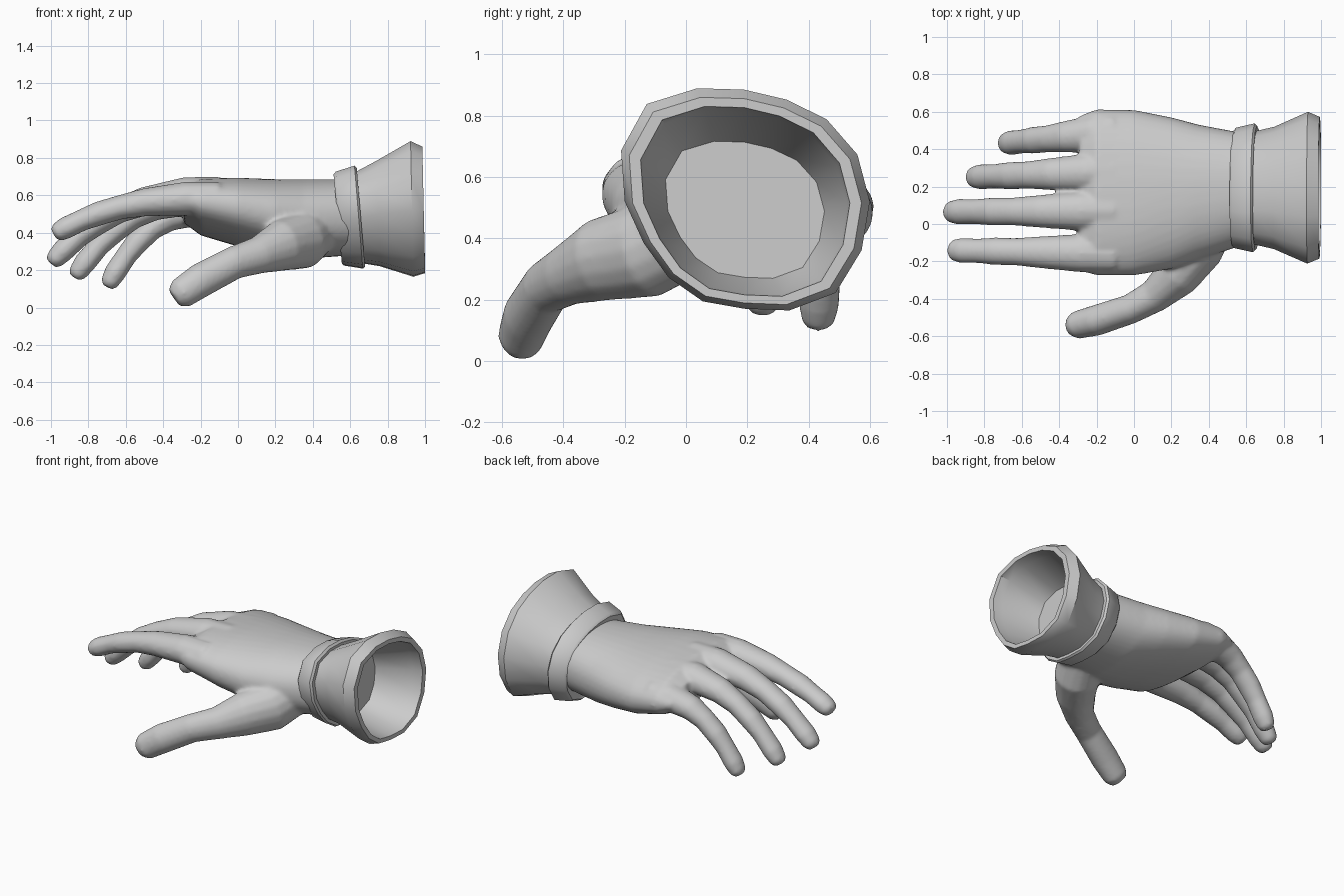
import bpy, bmesh
from math import sin, cos, pi, radians
from mathutils import Vector

if "Cube" in bpy.data.objects:
    bpy.data.objects.remove(bpy.data.objects["Cube"])


def skin(name, rings):
    """Bridge equal-sized rings of points and cap both ends."""
    bm = bmesh.new()
    loops = [[bm.verts.new(p) for p in ring] for ring in rings]
    n = len(loops[0])
    for a, b in zip(loops, loops[1:]):
        for i in range(n):
            j = (i + 1) % n
            bm.faces.new((a[i], a[j], b[j], b[i]))
    bm.faces.new(loops[0][::-1])
    bm.faces.new(loops[-1])
    bmesh.ops.recalc_face_normals(bm, faces=bm.faces)
    me = bpy.data.meshes.new(name)
    bm.to_mesh(me)
    bm.free()
    ob = bpy.data.objects.new(name, me)
    bpy.context.collection.objects.link(ob)
    return ob


def tube(name, pts, radii, tall, n=16):
    """Oval tube following pts; tall = height / width of its section."""
    pts = [Vector(p) for p in pts]
    rings = []
    for i, (c, r) in enumerate(zip(pts, radii)):
        t = (pts[min(i + 1, len(pts) - 1)] - pts[max(i - 1, 0)]).normalized()
        side = Vector((0, 0, 1)).cross(t).normalized()
        up = t.cross(side)
        rings.append([c + r * (side * cos(a) + up * tall * sin(a))
                      for a in (2 * pi * k / n for k in range(n))])
    return skin(name, rings)


def spow(v, e):
    return abs(v) ** e * (1 if v >= 0 else -1)


def palm_ring(x, y0, y1, z0, z1, n=40):
    """Slightly squarish oval, raised on the index side towards the knuckles."""
    lean = 0.03 * max(0, min(1, (0.4 - x) / 0.4))
    ring = []
    for k in range(n):
        u, v = spow(cos(2 * pi * k / n), 0.9), spow(sin(2 * pi * k / n), 0.9)
        ring.append((x, (y0 + y1 + (y1 - y0) * u) / 2,
                     (z0 + z1 + (z1 - z0) * v) / 2 - lean * u))
    return ring


# Palm and back of the hand
hand = skin("hand", [palm_ring(*r) for r in [
    (0.62, -0.10, 0.48, 0.28, 0.685),
    (0.35, -0.19, 0.53, 0.26, 0.685),
    (0.20, -0.24, 0.57, 0.285, 0.685),
    (0.00, -0.275, 0.61, 0.33, 0.69),
    (-0.20, -0.275, 0.613, 0.39, 0.685),
    (-0.29, -0.25, 0.58, 0.46, 0.63)]])
parts = [hand]

# Fingers: shared thickness profile (position along finger, width), curling down
profile = [(0, 1), (.2, 1.03), (.45, .86), (.6, .74), (.73, .74),
           (.83, .66), (.93, .68), (.98, .57), (1, .36)]
for name, y0, y1, x1, z0, z1, r in [
        ("index", -.16, -.14, -.985, .585, .39, .10),
        ("middle", .07, .065, -1.0, .61, .235, .102),
        ("ring", .28, .25, -.875, .59, .16, .10),
        ("pinky", .495, .43, -.70, .53, .11, .098)]:
    path = [(-.1 + (x1 + .1) * t, y0 + (y1 - y0) * t, z0 + (z1 - z0) * t ** 2.7)
            for t, w in profile]
    parts.append(tube(name, path, [r * w for t, w in profile], 0.88))

# Thumb: x, y, z, radius
thumb = [(.42, .02, .43, .13), (.34, -.13, .36, .14), (.23, -.275, .33, .122),
         (.11, -.385, .28, .09), (-.02, -.455, .24, .08), (-.2, -.515, .145, .083),
         (-.305, -.54, .075, .075), (-.34, -.545, .05, .05)]
parts.append(tube("thumb", [p[:3] for p in thumb], [p[3] for p in thumb], 1.12))

# Fuse into one smooth skin
bpy.ops.object.select_all(action='DESELECT')
for ob in parts:
    ob.select_set(True)
bpy.context.view_layer.objects.active = hand
bpy.ops.object.join()
fuse = hand.modifiers.new("fuse", 'REMESH')
fuse.mode = 'VOXEL'
fuse.voxel_size = 0.012
soft = hand.modifiers.new("soften", 'SMOOTH')
soft.factor = 0.5
soft.iterations = 8
for m in ("fuse", "soften"):
    bpy.ops.object.modifier_apply(modifier=m)
bpy.ops.object.shade_smooth()

# Cuff outline: radii at 16 even angles around the sleeve centre
outline = [.41, .40, .38, .36, .365, .40, .45, .435,
           .39, .355, .35, .353, .35, .385, .422, .415]


def cuff_ring(x, d, top, tilt):
    """Outline shrunk by d at the sides and by top from above, leaning by tilt."""
    ring = []
    for k, r in enumerate(outline):
        a = 2 * pi * k / len(outline)
        u = (.19 + r * cos(a) + .22) / .82
        v = (.52 + r * sin(a) - .16) / .735
        ring.append((x + tilt * (0.5 - v), -.22 + d + u * (.82 - 2 * d),
                     .16 + .72 * d + v * (.735 - .72 * d - top)))
    return ring


def sleeve(name, rings, tilt):
    ob = skin(name, [cuff_ring(*r, tilt) for r in rings])
    bpy.ops.object.select_all(action='DESELECT')
    ob.select_set(True)
    bpy.context.view_layer.objects.active = ob
    bpy.ops.object.shade_smooth_by_angle(angle=radians(42))


# Flared hollow cuff and the band around the wrist
sleeve("flared_cuff", [(.63, .108, .17), (.75, .08, .105), (.93, 0, 0), (.993, .027, .03),
                       (.993, .065, .06), (.93, .075, .075), (.70, .148, .175)], 0.015)
sleeve("wrist_band", [(.54, .12, .20), (.533, .10, .18), (.545, .085, .165),
                      (.645, .062, .132), (.657, .074, .145), (.655, .12, .19)], 0.045)
